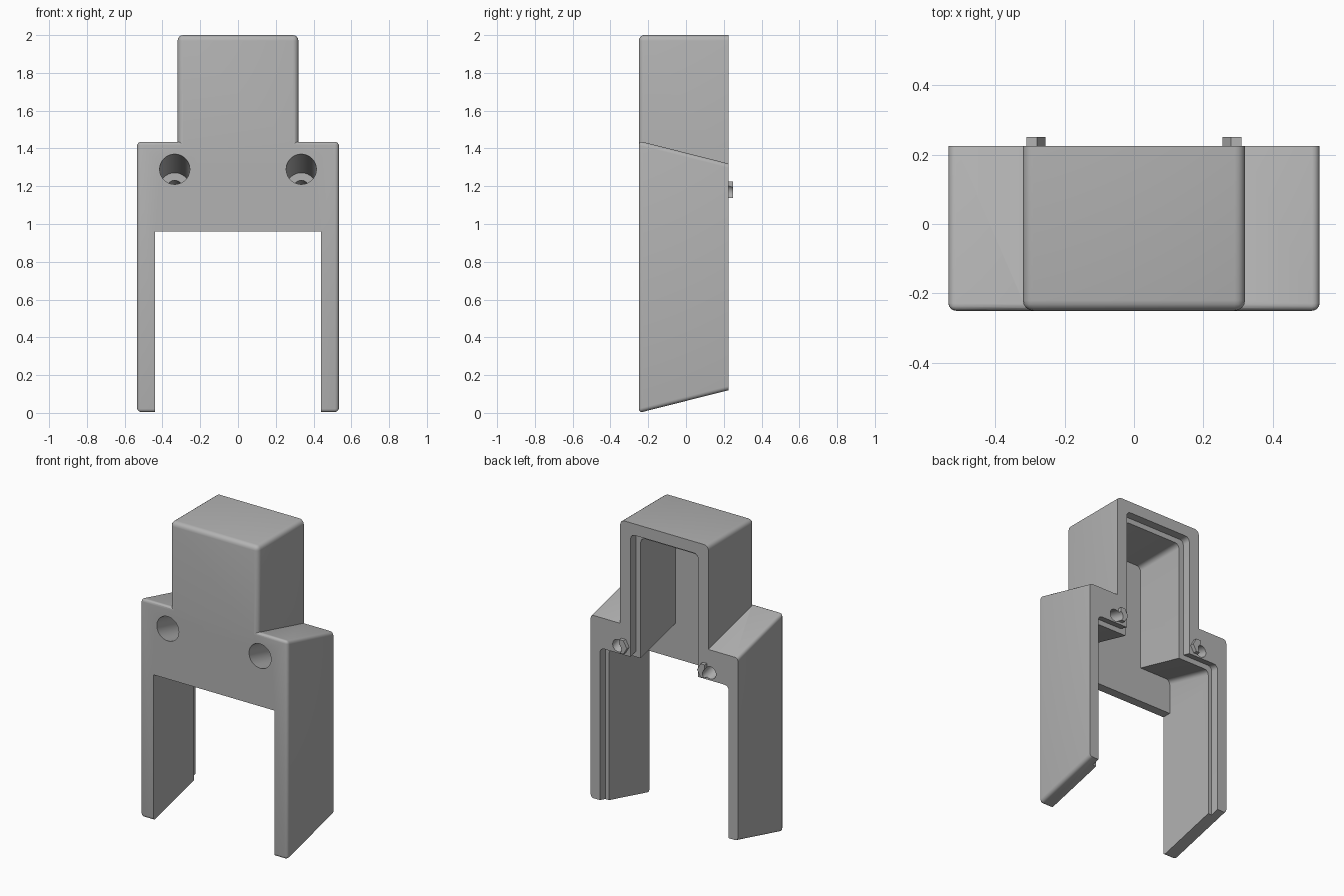
import bpy, bmesh, math

if "Cube" in bpy.data.objects:
    bpy.data.objects.remove(bpy.data.objects["Cube"])

FRONT, BACK = -0.25, 0.225
SLOPE = 0.253            # fall of the shoulders from front to back

grey = bpy.data.materials.new("plain_grey")
grey.diffuse_color = (0.45, 0.45, 0.45, 1)
grey.use_nodes = True
grey.node_tree.nodes["Principled BSDF"].inputs["Base Color"].default_value = grey.diffuse_color


def prism(name, pts, y0, y1, bevel=0.0, keep_front=False):
    """Extrude an outline of (x, z, slope) points along y, z changing with slope."""
    bm = bmesh.new()
    rings = [[bm.verts.new((x, y, z + s * (y - FRONT))) for x, z, s in pts]
             for y in (y0, y1)]
    n = len(pts)
    bm.faces.new(rings[0])
    bm.faces.new(rings[1][::-1])
    for i in range(n):
        j = (i + 1) % n
        bm.faces.new((rings[0][j], rings[0][i], rings[1][i], rings[1][j]))
    bmesh.ops.recalc_face_normals(bm, faces=bm.faces)
    if bevel:
        def rounded(e):
            ya, yb = (v.co.y for v in e.verts)
            lengthwise = abs(ya - yb) > 1e-4
            return lengthwise or (not keep_front and max(ya, yb) < y1 - 1e-4)
        bmesh.ops.bevel(bm, geom=[e for e in bm.edges if rounded(e)], offset=bevel,
                        segments=4, profile=0.5, affect='EDGES', clamp_overlap=True)
    me = bpy.data.meshes.new(name)
    bm.to_mesh(me)
    bm.free()
    me.materials.append(grey)
    ob = bpy.data.objects.new(name, me)
    bpy.context.collection.objects.link(ob)
    return ob


def box(x0, x1, z0, z1, s0=0.0, s1=0.0):
    return [(x0, z0, s0), (x1, z0, s0), (x1, z1, s1), (x0, z1, s1)]


def disc(cx, cz, r):
    return [(cx + r * math.cos(a), cz + r * math.sin(a), -SLOPE)
            for a in (2 * math.pi * i / 40 for i in range(40))]


def combine(target, other, op):
    mod = target.modifiers.new(op.lower(), 'BOOLEAN')
    mod.operation, mod.solver, mod.object = op, 'EXACT', other
    bpy.context.view_layer.objects.active = target
    bpy.ops.object.modifier_apply(modifier=mod.name)
    bpy.data.objects.remove(other, do_unlink=True)


# Outer shell: wide lower housing with sloped shoulders, and the tower
housing = prism("housing", box(-0.535, 0.535, 0, 1.44, SLOPE, -SLOPE), FRONT, BACK, 0.022)
combine(housing, prism("tower", box(-0.32, 0.32, 1.02, 2.0), FRONT, BACK, 0.03), 'UNION')

# Half-hexagon locating tabs beside the screw holes on the back
for s in (-1, 1):
    tab = [(s * x, z, 0) for x, z in
           ((0.31, 1.225), (0.28, 1.225), (0.255, 1.18), (0.28, 1.137), (0.31, 1.137))]
    combine(housing, prism("tab", tab, 0.2, 0.25), 'UNION')

# Hollow interior, then a wider shallow rebate around the open back
for half_leg, ceiling, half_tower, top, y0 in ((0.44, 1.205, 0.21, 1.89, -0.19),
                                               (0.467, 1.24, 0.245, 1.925, 0.17)):
    combine(housing, prism("lower_cavity", box(-half_leg, half_leg, -0.4, ceiling, 0, -SLOPE),
                           y0, 0.3, 0.03, True), 'DIFFERENCE')
    combine(housing, prism("tower_cavity", box(-half_tower, half_tower, 0.9, top),
                           y0, 0.3, 0.03, True), 'DIFFERENCE')

# Opening between the legs through the front wall
combine(housing, prism("leg_gap", box(-0.44, 0.44, -0.4, 0.96), -0.4, 0.1), 'DIFFERENCE')

# Counterbored screw holes running parallel to the shoulders
for s in (-1, 1):
    combine(housing, prism("counterbore", disc(s * 0.335, 1.29, 0.08), -0.35, 0.14), 'DIFFERENCE')
    combine(housing, prism("screw_hole", disc(s * 0.335, 1.29, 0.04), 0.05, 0.35), 'DIFFERENCE')

# Smooth rounded edges, sharp corners
bpy.ops.object.select_all(action='DESELECT')
housing.select_set(True)
bpy.context.view_layer.objects.active = housing
bpy.ops.object.shade_smooth_by_angle(angle=math.radians(30))
